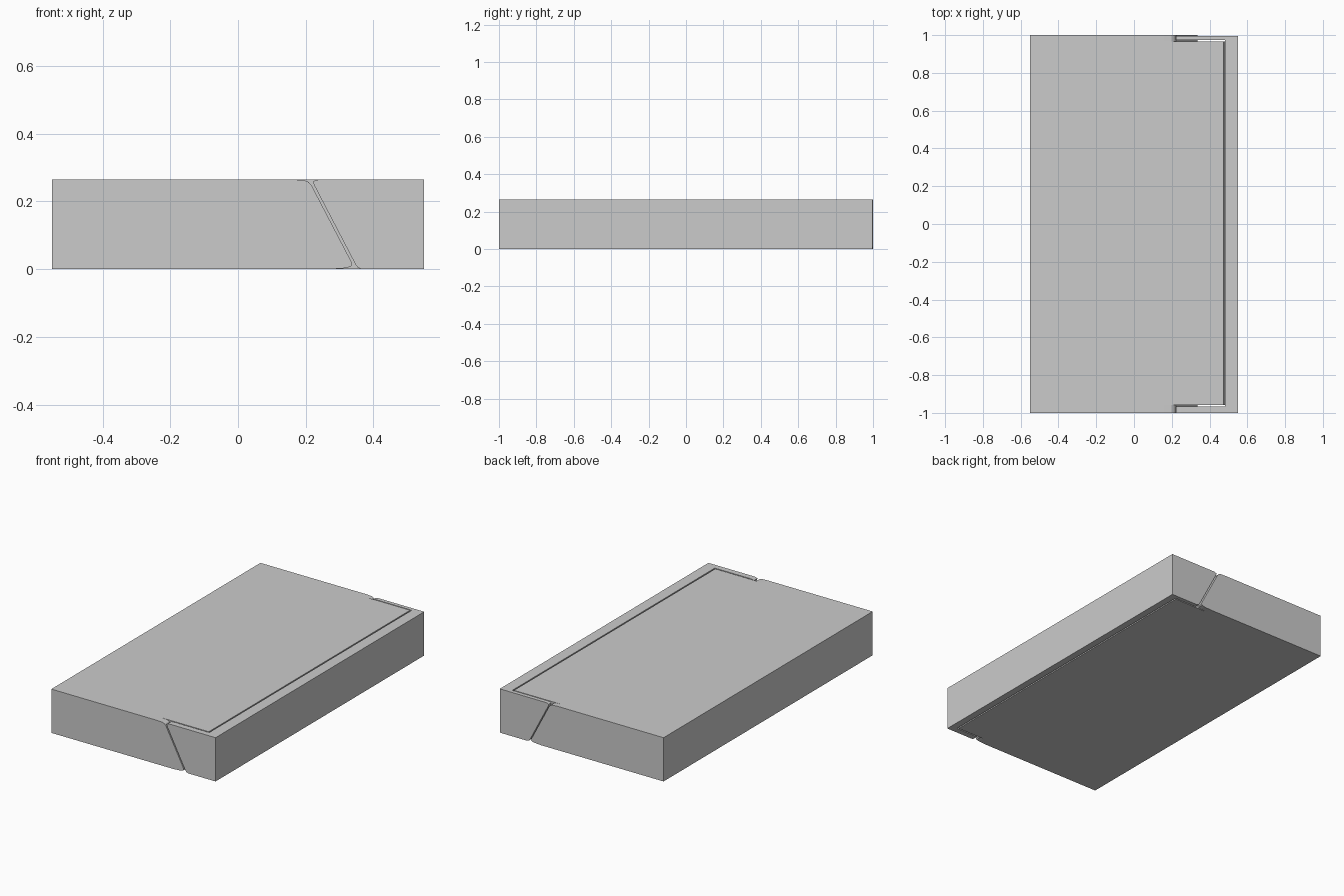
import bpy, bmesh

if "Cube" in bpy.data.objects:
    bpy.data.objects.remove(bpy.data.objects["Cube"])

H = 0.265


def prism(name, profile, y0, y1):
    """Extrude an x-z profile from y0 to y1."""
    bm = bmesh.new()
    face = bm.faces.new([bm.verts.new((x, y0, z)) for x, z in profile])
    ext = bmesh.ops.extrude_face_region(bm, geom=[face])
    moved = [v for v in ext["geom"] if isinstance(v, bmesh.types.BMVert)]
    bmesh.ops.translate(bm, vec=(0, y1 - y0, 0), verts=moved)
    bmesh.ops.recalc_face_normals(bm, faces=bm.faces)
    mesh = bpy.data.meshes.new(name)
    bm.to_mesh(mesh)
    bm.free()
    obj = bpy.data.objects.new(name, mesh)
    bpy.context.collection.objects.link(obj)
    return obj


def combine(obj, other, operation):
    mod = obj.modifiers.new(operation.lower(), "BOOLEAN")
    mod.operation, mod.object, mod.solver = operation, other, "EXACT"
    bpy.context.view_layer.objects.active = obj
    bpy.ops.object.modifier_apply(modifier=mod.name)
    bpy.data.objects.remove(other, do_unlink=True)


# Main slab, ending in a slanted edge with softened corners
body = prism("body", [(-0.55, 0), (0.27, 0), (0.315, 0.003), (0.332, 0.007),
                      (0.337, 0.013), (0.334, 0.024), (0.217, 0.248),
                      (0.208, 0.258), (0.195, 0.263), (0.16, H), (-0.55, H)], -1, 1)

# Narrower tongue that reaches into the cap
tongue = prism("tongue", [(0, 0), (0.50, 0), (0.475, H), (0, H)], -0.958, 0.967)
combine(body, tongue, "UNION")

# End cap with slanted cheeks, hollowed to leave a fine gap round the tongue
cap = prism("end_cap", [(0.55, 0), (0.366, 0), (0.355, 0.004), (0.347, 0.014),
                        (0.224, 0.25), (0.222, 0.259), (0.232, 0.264),
                        (0.25, H), (0.55, H)], -1, 0.996)
slot = prism("slot", [(0, -0.05), (0.5127, -0.05), (0.478, 0.315), (0, 0.315)],
             -0.965, 0.973)
combine(cap, slot, "DIFFERENCE")
